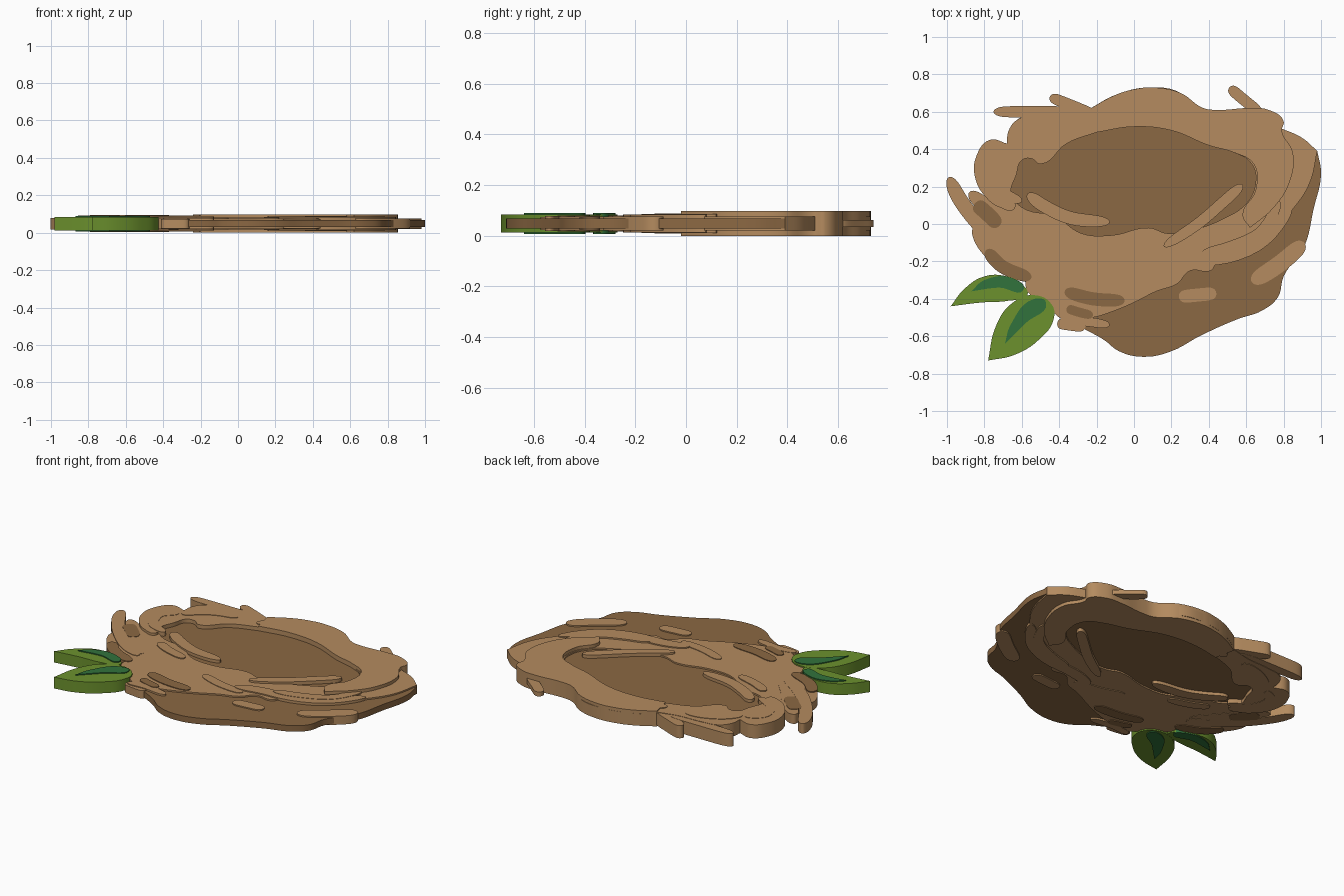
import bpy
import math
from mathutils import Vector

cube = bpy.data.objects.get("Cube")
if cube:
    bpy.data.objects.remove(cube, do_unlink=True)

MID = 0.0485  # every layer is centred on this height


def material(name, red, green, blue):
    mat = bpy.data.materials.new(name)
    mat.use_nodes = True
    colour = (red, green, blue, 1)
    mat.diffuse_color = colour
    mat.node_tree.nodes["Principled BSDF"].inputs["Base Color"].default_value = colour
    return mat


light_twig = material("light twig brown", 0.46, 0.26, 0.115)
dark_twig = material("dark twig brown", 0.26, 0.138, 0.056)
leaf_green = material("leaf green", 0.15, 0.285, 0.027)
vein_green = material("deep vein green", 0.031, 0.17, 0.045)


def plate(name, outlines, half, mat, corners=(), smooth=True):
    """Extrude closed outlines (hundredths of a unit) evenly about the middle height."""
    curve = bpy.data.curves.new(name, "CURVE")
    curve.dimensions = "2D"
    curve.fill_mode = "BOTH"
    curve.extrude = half
    curve.resolution_u = 6
    for outline in outlines:
        if smooth:
            spline = curve.splines.new("BEZIER")
            spline.bezier_points.add(len(outline) - 1)
            for point, (x, y) in zip(spline.bezier_points, outline):
                kind = "VECTOR" if (x, y) in corners else "AUTO"
                point.co = (x / 100, y / 100, 0)
                point.handle_left_type = point.handle_right_type = kind
        else:
            spline = curve.splines.new("POLY")
            spline.points.add(len(outline) - 1)
            for point, (x, y) in zip(spline.points, outline):
                point.co = (x / 100, y / 100, 0, 1)
        spline.use_cyclic_u = True
    # turn the curve into a real mesh
    source = bpy.data.objects.new(name + " outline", curve)
    bpy.context.collection.objects.link(source)
    graph = bpy.context.evaluated_depsgraph_get()
    mesh = bpy.data.meshes.new_from_object(source.evaluated_get(graph))
    bpy.data.objects.remove(source, do_unlink=True)
    mesh.materials.clear()
    mesh.materials.append(mat)
    obj = bpy.data.objects.new(name, mesh)
    obj.location.z = MID
    bpy.context.collection.objects.link(obj)
    bpy.ops.object.select_all(action="DESELECT")
    obj.select_set(True)
    bpy.context.view_layer.objects.active = obj
    bpy.ops.object.shade_smooth_by_angle(angle=math.radians(35))
    return obj


def along(path, t):
    """Point on a smooth path through the given points."""
    points = [Vector(p) for p in path]
    points = [2 * points[0] - points[1]] + points + [2 * points[-1] - points[-2]]
    place = min(max(t, 0), 0.9999) * (len(path) - 1)
    i = int(place)
    f = place - i
    a, b, c, d = points[i:i + 4]
    return b + 0.5 * f * (c - a + f * (2 * a - 5 * b + 4 * c - d + f * (3 * (b - c) + d - a)))


def twig(name, path, width, half, mat=light_twig, steps=22):
    """Flat, round-ended strip following a path."""
    left, right = [], []
    for i in range(steps + 1):
        t = 0.5 - 0.5 * math.cos(math.pi * i / steps)
        way = (along(path, t + 0.01) - along(path, t - 0.01)).normalized()
        spread = 0.5 * width * max(0.02, 1 - abs(2 * t - 1) ** 6) ** 0.5
        side = Vector((-way.y, way.x)) * spread
        left.append(along(path, t) + side)
        right.append(along(path, t) - side)
    plate(name, [left + right[::-1]], half, mat, smooth=False)


# dark body: bowl floor and shaded front belly
plate("nest_body", [[
    (98, 39), (100, 27), (96, 8), (91, -12), (80, -28), (77, -39), (69, -46),
    (55, -51), (35, -60), (20, -68), (5, -71), (-8, -68), (-16, -62), (-30, -54),
    (-45, -42), (-65, -22), (-72, 10), (-66, 38), (-40, 54), (0, 66), (45, 57), (75, 52)]],
    0.019, dark_twig, corners=[(98, 39)])

# light woven layer with the bowl opening
bowl = [(-50, 32), (-36, 43), (-20, 49), (0, 52), (20, 50), (40, 42), (54, 38),
        (63, 32), (65, 22), (60, 11), (48, 3), (32, -3), (18, -5), (8, -2), (-12, -6), (-28, -5),
        (-42, 4), (-60, 9), (-66, 17), (-63, 26), (-60, 34), (-55, 35)]
plate("woven_layer", [[
    (98, 39), (94, 22), (85, 8), (73, -4), (62, -12), (58, -18), (45, -20), (41, -25),
    (30, -25), (23, -32), (12, -36), (0, -42), (-12, -47), (-22, -50), (-38, -51),
    (-46, -44), (-57, -36), (-59, -28), (-68, -22), (-74, -12), (-78, 0), (-77, 14),
    (-84, 25), (-83, 38), (-77, 45), (-68, 43), (-66, 52), (-58, 58), (-40, 60), (-23, 62),
    (-10, 69), (8, 73), (25, 70), (37, 57), (60, 59), (79, 51), (90, 46)], bowl],
    0.028, light_twig, corners=[(98, 39), (-68, 43), (-23, 62), (37, 57)])

# thick back rim and its left and right wings
plate("back_rim", [[
    (-23, 62), (-10, 69), (0, 72), (10, 73), (25, 70), (37, 62), (45, 61), (62, 62), (72, 61),
    (80, 55), (79, 50), (85, 38), (83, 22), (74, 8), (62, -2), (58, 5), (65, 18),
    (64, 32), (54, 38), (40, 42), (20, 50), (0, 52), (-20, 49)]],
    0.0485, light_twig, corners=[(-23, 62), (62, -2), (-20, 49)])
plate("left_rim", [[
    (-23, 62), (-20, 49), (-36, 43), (-50, 32), (-55, 35), (-60, 34), (-63, 26), (-66, 17),
    (-64, 8), (-72, 9), (-78, 13), (-85, 25), (-84, 37), (-77, 45), (-68, 43),
    (-67, 50), (-62, 56), (-52, 58), (-36, 59)]],
    0.043, light_twig, corners=[(-23, 62), (-20, 49), (-68, 43)])

# loose twigs poking out of the outline
twig("back_left_long_twig", [(-75, 60), (-55, 60), (-30, 60)], 6, 0.041)
twig("back_left_short_twig", [(-45, 68), (-35, 64), (-20, 58)], 6, 0.040)
twig("back_right_twig", [(51, 73), (58, 67), (68, 59)], 6, 0.014)
twig("left_outer_twig", [(-99, 25), (-93, 13), (-83, 0), (-70, -12), (-56, -20)], 8, 0.031)
twig("left_inner_twig", [(-88, 17), (-77, 7), (-67, -6), (-56, -17)], 8, 0.030)
twig("left_lower_twig", [(-85, -1), (-79, -12), (-68, -22), (-57, -27)], 8, 0.026)
twig("front_left_twig", [(-40, -53), (-28, -52), (-13, -54)], 5, 0.030)
twig("front_left_stub", [(-41, -53), (-34, -54), (-26, -55)], 6, 0.025)

# twigs laid across the weave
twig("bowl_left_twig", [(-57, 16), (-47, 9), (-33, 3), (-13, 1)], 7, 0.038)
twig("bowl_diagonal_twig", [(16, -12), (34, 0), (48, 12), (58, 21)], 6, 0.040)
twig("lower_left_twig", [(-56, 1), (-46, -4), (-32, -8)], 6, 0.034)
twig("front_weave_twig", [(14, -23), (30, -19), (50, -17), (68, -9), (84, 8)], 8, 0.035)
twig("front_inner_twig", [(36, -16), (52, -12), (68, -4), (78, 12)], 6, 0.037)
twig("front_middle_twig", [(-10, -20), (5, -25), (22, -27)], 6, 0.032)
twig("belly_right_twig", [(63, -31), (74, -24), (82, -18), (91, -10)], 9, 0.027)
twig("belly_middle_twig", [(24, -39), (34, -38), (44, -37)], 7, 0.026)

# raised strands on the rim
twig("rim_left_strand", [(-66, 38), (-58, 46), (-48, 51), (-37, 53)], 6, 0.046)
twig("rim_left_arc", [(-60, 12), (-72, 18), (-76, 30), (-68, 38)], 6, 0.045)
twig("rim_back_strand", [(-24, 53), (-12, 58), (1, 61)], 6, 0.0475)
twig("rim_right_arc", [(62, 38), (76, 35), (80, 24), (70, 10)], 6, 0.0482)

# dark gaps between the twigs
for name, path, width in (
        ("left_upper_gap", [(-85, 11), (-79, 6), (-72, -1)], 8),
        ("left_lower_gap", [(-79, -14), (-70, -23), (-55, -29)], 7),
        ("front_long_gap", [(-37, -36), (-22, -40), (-5, -41)], 7),
        ("front_short_gap", [(-36, -45), (-30, -47), (-22, -49)], 5)):
    twig(name, path, width, 0.0325, dark_twig)

# leaves with their veins
plate("lower_leaf", [[
    (-78, -73), (-64, -70), (-51, -62), (-43, -51), (-44, -43), (-54, -38),
    (-66, -43), (-74, -55)]], 0.036, leaf_green, corners=[(-78, -73)])
plate("upper_leaf", [[
    (-98, -44), (-91, -35), (-80, -28), (-68, -28), (-60, -32), (-57, -38),
    (-67, -41), (-82, -42)]], 0.0355, leaf_green, corners=[(-98, -44)])
plate("lower_leaf_vein", [[(-69, -64), (-66, -54), (-53, -40), (-47, -42), (-58, -53)]],
      0.042, vein_green, corners=[(-69, -64)])
plate("upper_leaf_vein", [[(-87, -36), (-80, -30), (-65, -29), (-59, -35), (-72, -34)]],
      0.0415, vein_green, corners=[(-87, -36)])
